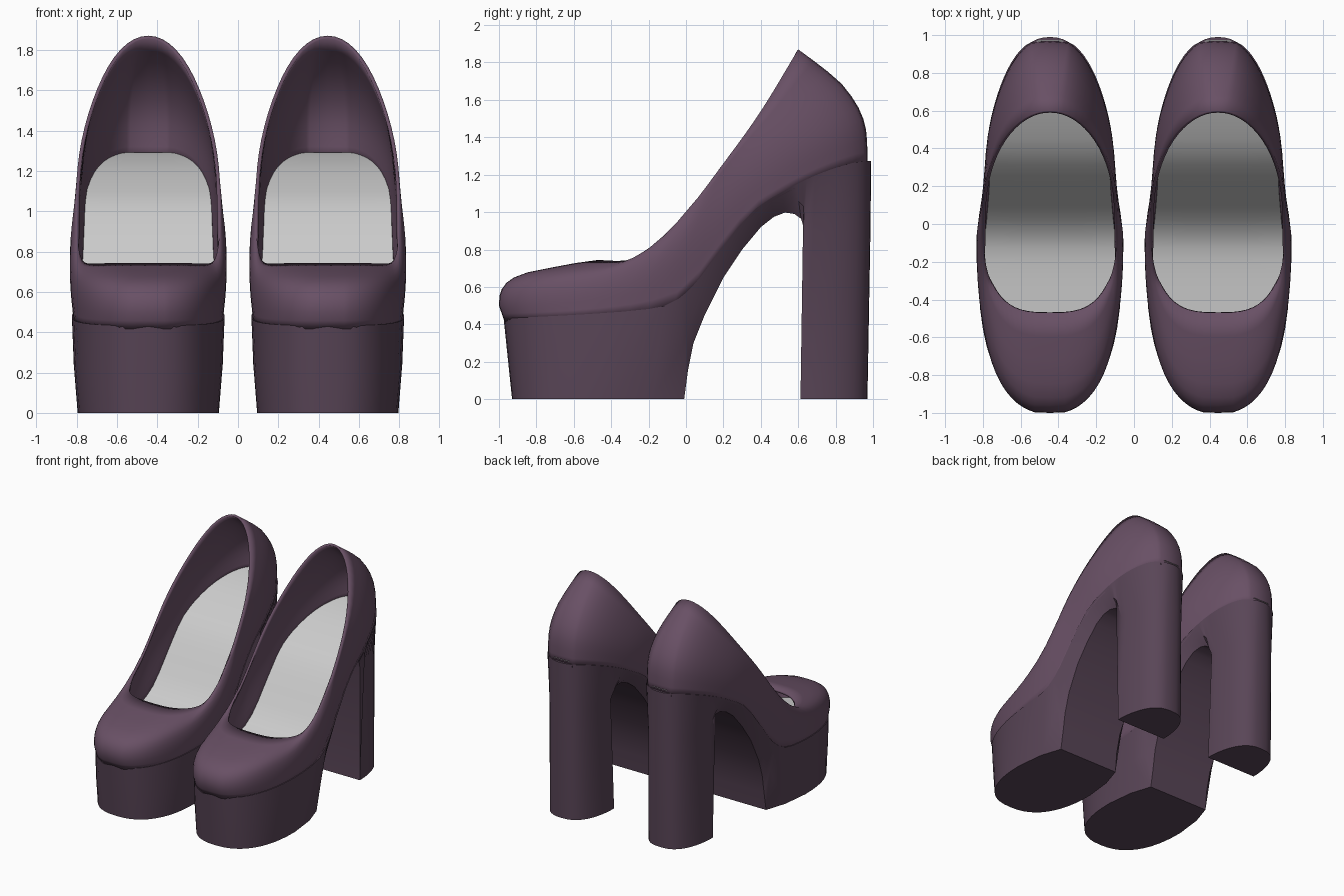
import bpy, bmesh
from math import sin, cos, pi, radians

if "Cube" in bpy.data.objects:
    bpy.data.objects.remove(bpy.data.objects["Cube"])

CX = 0.445  # centre line of one shoe; the other is mirrored


def curve(pts):
    """Smooth function through (y, z) points."""
    n = len(pts)
    m = []
    for i in range(n):
        a, b = pts[max(i - 1, 0)], pts[min(i + 1, n - 1)]
        m.append((b[1] - a[1]) / (b[0] - a[0]))

    def f(y):
        y = min(max(y, pts[0][0]), pts[-1][0])
        i = next(k for k in range(n - 1) if y <= pts[k + 1][0])
        (y0, z0), (y1, z1) = pts[i], pts[i + 1]
        h = y1 - y0
        t = (y - y0) / h
        return (z0 * (1 + 2 * t) * (1 - t) ** 2 + h * m[i] * t * (1 - t) ** 2
                + z1 * t * t * (3 - 2 * t) + h * m[i + 1] * t * t * (t - 1))
    return f


# side-view curves: seam between sole and upper, and the opening's rim
seam_z = curve([(-1, .43), (-.45, .46), (-.15, .49), (-.05, .53), (.05, .62), (.2, .82),
                (.35, 1.0), (.5, 1.1), (.7, 1.2), (.9, 1.265), (1, 1.275)])
rim_z = curve([(-.5, .745), (-.3, .745), (-.2, .80), (0, 1.0), (.2, 1.26), (.4, 1.54), (.6, 1.87)])


def oval(u, yc, front, back, half, nf, nb):
    """Plan point of an egg-shaped loop; u = 0 at toe, pi at heel."""
    c, s = cos(u), sin(u)
    n = nf if c > 0 else nb
    r = abs(c) ** (2 / n)
    y = yc - front * r if c > 0 else yc + back * r
    return half * abs(s) ** (2 / n) * (1 if s >= 0 else -1), y


def seam_half(y):
    """Half width of the seam outline at y, with a slight waist."""
    t, n = ((-.2 - y) / .775, 2.4) if y < -.2 else ((y + .2) / 1.19, 2.25)
    w = .372 * max(0, 1 - t ** n) ** (1 / n)
    return w - .022 * max(0, 1 - ((y - .15) / .4) ** 2) ** 2


def make(name, rings, closed, mat=None, thick=0, cap=False, angle=40):
    """Skin a list of point rings, mirror into a pair, smooth."""
    bm = bmesh.new()
    vs = [[bm.verts.new((x + CX, y, z)) for x, y, z in r] for r in rings]
    n = len(rings[0])
    for a, b in zip(vs, vs[1:]):
        for i in range(n if closed else n - 1):
            j = (i + 1) % n
            bm.faces.new((a[i], a[j], b[j], b[i]))
    if cap:
        bm.faces.new(vs[-1])
    bmesh.ops.remove_doubles(bm, verts=bm.verts, dist=.0005)
    bmesh.ops.recalc_face_normals(bm, faces=bm.faces)
    me = bpy.data.meshes.new(name)
    bm.to_mesh(me)
    bm.free()
    ob = bpy.data.objects.new(name, me)
    bpy.context.collection.objects.link(ob)
    if mat:
        me.materials.append(mat)
    bpy.context.view_layer.objects.active = ob
    ob.select_set(True)
    bpy.ops.object.shade_smooth_by_angle(angle=radians(angle))
    ob.select_set(False)
    if thick:
        so = ob.modifiers.new("thickness", 'SOLIDIFY')
        so.thickness, so.offset = thick, -1
    ob.modifiers.new("pair", 'MIRROR')
    return ob


plum = bpy.data.materials.new("plum leather")
plum.diffuse_color = (.14, .08, .13, 1)
plum.use_nodes = True
plum.node_tree.nodes["Principled BSDF"].inputs["Base Color"].default_value = plum.diffuse_color
dark = bpy.data.materials.new("plum sole")
dark.diffuse_color = (.10, .06, .095, 1)
dark.use_nodes = True
dark.node_tree.nodes["Principled BSDF"].inputs["Base Color"].default_value = dark.diffuse_color

# upper: loft from seam to rim, using toe and heel profiles (inward, upward)
TOE = [(0, -.05), (-.03, .08), (-.06, .22), (-.055, .38), (-.03, .5), (.02, .61), (.1, .7),
       (.25, .79), (.5, .87), (.75, .945), (1, 1)]
HEEL = [(0, -.04), (0, .08), (.005, .18), (.02, .28), (.06, .38), (.13, .48), (.23, .58),
        (.37, .69), (.57, .8), (.78, .9), (1, 1)]
N = 64
rings = []
for (ft, gt), (fh, gh) in zip(TOE, HEEL):
    ring = []
    for i in range(N):
        u = 2 * pi * i / N
        _, sy = oval(u, -.2, .77, 1.17, .37, 2.4, 2.2)
        sx = seam_half(sy) * (1 if sin(u) >= 0 else -1)
        if i in (0, N // 2):
            sx = 0
        rx, ry = oval(u, .065, .535, .535, .357, 3, 2)
        k = (1 - cos(u)) / 2
        f, g = ft + (fh - ft) * k, gt + (gh - gt) * k
        s = abs(sin(u)) ** 8
        fy = f + (g - f) * s
        swell = .018 * sin(pi * min(max(g, 0), 1)) * abs(sin(u)) ** 2
        x = sx + (rx - sx) * f + (swell if sx > 0 else -swell if sx < 0 else 0)
        z0, z1 = seam_z(sy), rim_z(ry)
        ring.append((x, sy + (ry - sy) * fy, z0 + (z1 - z0) * g))
    rings.append(ring)
make("upper", rings, True, plum, thick=.018, angle=50)

# insole: strips across the shoe just above the seam
rows = []
for i in range(41):
    y = .02 - .955 * cos(pi * i / 40)
    w = max(seam_half(y) - .015, .01)
    rows.append([(w * t, y, seam_z(y) + .02) for t in (-1, -.5, 0, .5, 1)])
make("insole", rows, False)

# sole: stations of (top y, mid (half, y, z) or None, bottom (half, y, z))
stations = []
for i in range(13):  # rounded platform front
    a = pi / 2 * i / 12
    c, s = cos(a) ** .83, sin(a) ** .83
    stations.append((-.2 - .775 * c, None, (.35 * s, -.4 - .53 * c, 0)))
stations += [(-.12, None, (.325, -.18, 0)), (-.04, None, (.27, -.01, 0))]
arch = [(.0, .265, .01, .15), (.03, .27, .04, .3), (.08, .28, .1, .45), (.16, .28, .2, .65),
        (.27, .27, .3, .8), (.37, .26, .4, .92), (.45, .25, .47, .975), (.51, .235, .53, .998),
        (.56, .225, .58, .99), (.59, .215, .615, .965), (.62, .21, .635, .9)]
stations += [(ty, None, (h, y, z)) for ty, h, y, z in arch]
for i in range(13):  # block heel with flat front and rounded back
    a = pi / 2 * i / 12
    s, c = sin(a), max(cos(a), 0) ** .75
    stations.append((.645 + .345 * s, (.21 * c, .636 + .35 * s, .89), (.225 * c, .612 + .358 * s, 0)))
rings = []
for ty, mid, (bh, by, bz) in stations:
    th, tz = seam_half(ty) + .008 * (abs(ty) < .96), seam_z(ty)
    if mid is None:
        mid = ((th + bh) / 2 + .005 * (bh > .01), (ty + by) / 2, (tz + bz) / 2)
    mh, my, mz = mid
    rings.append([(-th, ty, tz), (-mh, my, mz), (-bh, by, bz), (bh, by, bz), (mh, my, mz), (th, ty, tz)])
make("platform_sole_and_heel", rings, True, dark, angle=35)
